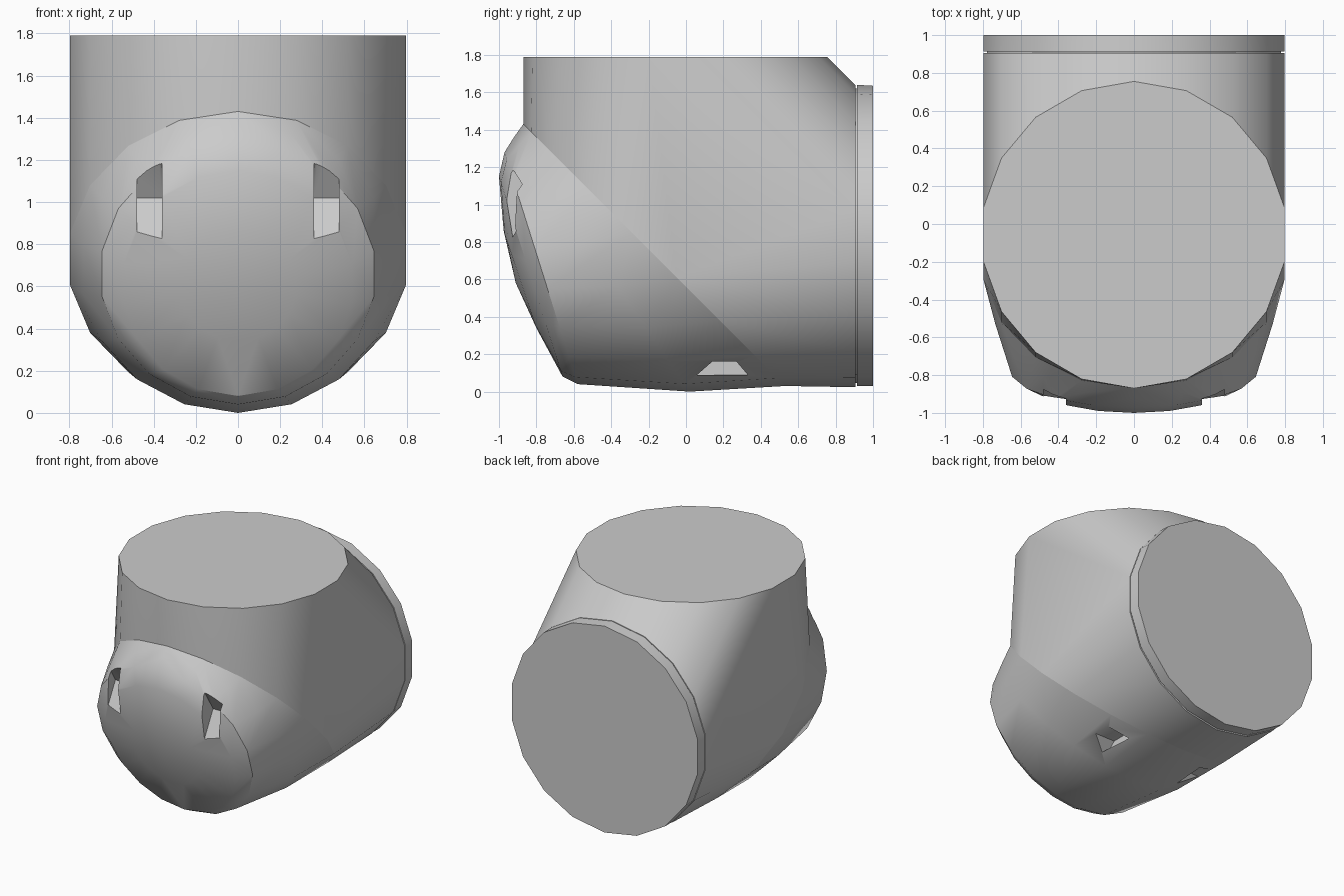
import bpy
import bmesh
from math import sin, cos, pi, radians
from mathutils import Vector

if "Cube" in bpy.data.objects:
    bpy.data.objects.remove(bpy.data.objects["Cube"])

grey = bpy.data.materials.new("plain_grey")
grey.use_nodes = True
COLOUR = (0.6, 0.6, 0.6, 1)
grey.diffuse_color = COLOUR
grey.node_tree.nodes["Principled BSDF"].inputs["Base Color"].default_value = COLOUR


def ring(top, bottom, width, sides=18):
    """Ellipse across x whose top and bottom are (y, z) points."""
    top, bottom = Vector((0, *top)), Vector((0, *bottom))
    centre, up = (top + bottom) / 2, (top - bottom) / 2
    side = Vector((width, 0, 0))
    return [centre + up * cos(a) + side * sin(a)
            for a in (2 * pi * i / sides for i in range(sides))]


def hull(name, points):
    """Convex skin around a group of rings."""
    bm = bmesh.new()
    for p in points:
        bm.verts.new(p)
    out = bmesh.ops.convex_hull(bm, input=bm.verts)
    spare = {g for g in out["geom_interior"] + out["geom_unused"]
             if isinstance(g, bmesh.types.BMVert)}
    bmesh.ops.delete(bm, geom=list(spare), context="VERTS")
    bmesh.ops.dissolve_limit(bm, angle_limit=radians(1),
                             verts=bm.verts, edges=bm.edges)
    bmesh.ops.recalc_face_normals(bm, faces=bm.faces)
    mesh = bpy.data.meshes.new(name)
    bm.to_mesh(mesh)
    bm.free()
    mesh.materials.append(grey)
    obj = bpy.data.objects.new(name, mesh)
    bpy.context.collection.objects.link(obj)
    return obj


def prism(name, profile, x0, x1):
    """Extrude a convex (y, z) profile along x."""
    return hull(name, [(x, y, z) for x in (x0, x1) for y, z in profile])


def smooth(obj, angle):
    bpy.ops.object.select_all(action="DESELECT")
    obj.select_set(True)
    bpy.context.view_layer.objects.active = obj
    bpy.ops.object.shade_smooth_by_angle(angle=radians(angle))


def cut(obj, cutter):
    mod = obj.modifiers.new(cutter.name, "BOOLEAN")
    mod.operation = "DIFFERENCE"
    mod.solver = "EXACT"
    mod.object = cutter
    bpy.context.view_layer.objects.active = obj
    bpy.ops.object.modifier_apply(modifier=mod.name)
    bpy.data.objects.remove(cutter)


# Main elbow: upright mouth, rear mouth and the slanted seam
seam = ring((-0.87, 1.43), (0.53, 0.03), 0.81)
mouth = ring((0.755, 1.79), (-0.87, 1.79), 0.81)
body = hull("elbow_body", seam + mouth
            + ring((0.82, 1.645), (0.82, 0.025), 0.81)
            + ring((0.905, 1.64), (0.905, 0.025), 0.81))

# Collar around the rear mouth, with a fine groove in front of it
groove = hull("collar_groove", ring((0.9, 1.62), (0.9, 0.045), 0.79)
              + ring((0.92, 1.62), (0.92, 0.045), 0.79))
collar = hull("rear_collar", ring((0.913, 1.64), (0.913, 0.03), 0.81)
              + ring((1.0, 1.635), (1.0, 0.03), 0.81))

# Rounded nose below the seam, ending in a shallow dome
nose = hull("nose", seam
            + ring((-0.92, 1.36), (0.02, 0.0), 0.745)
            + ring((-0.97, 1.28), (-0.58, 0.04), 0.655)
            + ring((-1.0, 1.15), (-0.66, 0.08), 0.55)
            + ring((-0.975, 0.86), (-0.80, 0.34), 0.28)
            + [(0, -0.91, 0.58)])

# V-shaped front slots and small pockets underneath
for side in (-1, 1):
    cut(nose, prism("front_slot",
                    [(-1.1, 0.74), (-0.93, 0.82), (-0.82, 1.02),
                     (-0.92, 1.18), (-1.1, 1.28)],
                    side * 0.36, side * 0.48))
    cut(nose, prism("under_pocket",
                    [(0.06, 0.09), (0.14, 0.16), (0.27, 0.16), (0.33, 0.09)],
                    side * 0.3, side * 0.7))

for part in (body, groove, collar, nose):
    smooth(part, 32)
